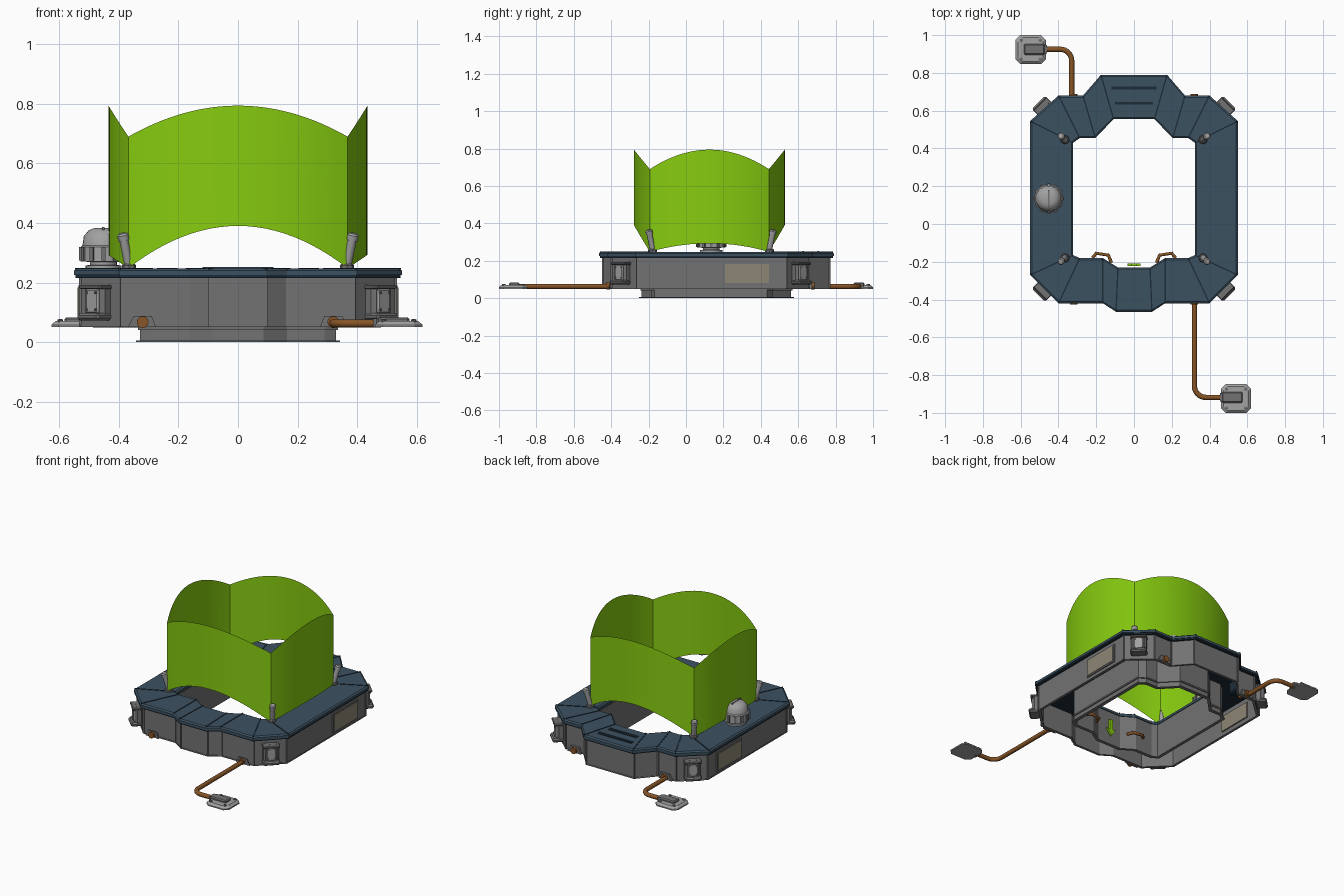
import bpy, bmesh
from math import pi, sin, cos, atan2, sqrt, asin
from mathutils import Matrix, Vector

if "Cube" in bpy.data.objects:
    bpy.data.objects.remove(bpy.data.objects["Cube"])


def material(name, rgb):
    m = bpy.data.materials.new(name)
    m.diffuse_color = (*rgb, 1)
    m.use_nodes = True
    m.node_tree.nodes["Principled BSDF"].inputs["Base Color"].default_value = m.diffuse_color
    return m


BLUE = material("blue", (.045, .083, .12))
DARK = material("dark_blue", (.012, .025, .04))
GREEN = material("green", (.24, .6, .005))
BROWN = material("copper", (.24, .09, .02))
BEIGE = material("beige", (.27, .24, .18))
STEEL = material("steel", (.36, .36, .36))
GREY = material("grey", (.17, .17, .17))


def finish(name, bm, mat=None, bevel=0, smooth=False):
    bmesh.ops.recalc_face_normals(bm, faces=bm.faces)
    me = bpy.data.meshes.new(name)
    bm.to_mesh(me)
    bm.free()
    ob = bpy.data.objects.new(name, me)
    bpy.context.collection.objects.link(ob)
    me.materials.append(mat or GREY)
    if bevel:
        b = ob.modifiers.new("bevel", "BEVEL")
        b.width, b.segments = bevel, 1
    if smooth:
        bpy.context.view_layer.objects.active = ob
        ob.select_set(True)
        bpy.ops.object.shade_smooth_by_angle(angle=.6)
        ob.select_set(False)
    return ob


def loft(name, loops, mat=None, wrap=True, caps=False, **kw):
    """Skin closed loops; wrap joins the last loop to the first."""
    bm = bmesh.new()
    rows = [[bm.verts.new(p) for p in lp] for lp in loops]
    n = len(rows[0])
    for a, b in zip(rows, rows[1:] + (rows[:1] if wrap else [])):
        for i in range(n):
            j = (i + 1) % n
            bm.faces.new((a[i], a[j], b[j], b[i]))
    if caps:
        bm.faces.new(rows[0])
        bm.faces.new(rows[-1])
    return finish(name, bm, mat, **kw)


def box(name, c, size, rot=0, mat=None, bevel=0):
    bm = bmesh.new()
    M = Matrix.Translation(c) @ Matrix.Rotation(rot, 4, 'Z') @ Matrix.Diagonal((*size, 1))
    bmesh.ops.create_cube(bm, size=1, matrix=M)
    return finish(name, bm, mat, bevel)


def bar(name, a, b, w, h, mat):
    a, b = Vector(a), Vector(b)
    d = b - a
    return box(name, (a + b) / 2, (d.length, w, h), atan2(d.y, d.x), mat)


def lathe(name, profile, loc, mat=None, n=24, tilt=None):
    rot = Vector((0, 0, 1)).rotation_difference(Vector(tilt or (0, 0, 1))).to_matrix()
    loops = [[Vector(loc) + rot @ Vector((r * cos(2 * pi * i / n), r * sin(2 * pi * i / n), z))
              for i in range(n)] for r, z in profile]
    return loft(name, loops, mat, wrap=False, caps=True, smooth=True)


def tube(name, pts, r, mat):
    cu = bpy.data.curves.new(name, 'CURVE')
    cu.dimensions, cu.bevel_depth, cu.bevel_resolution, cu.use_fill_caps = '3D', r, 3, True
    sp = cu.splines.new('POLY')
    sp.points.add(len(pts) - 1)
    for p, q in zip(sp.points, pts):
        p.co = (*q, 1)
    cu.materials.append(mat)
    ob = bpy.data.objects.new(name, cu)
    bpy.context.collection.objects.link(ob)
    return ob


# Plan outlines, right half from back to front, then mirrored
outer = [(.175, .79), (.27, .68), (.40, .68), (.55, .545), (.55, -.27), (.40, -.42), (.165, -.42), (.095, -.465)]
inner = [(.108, .555), (.205, .455), (.287, .455), (.322, .43), (.322, -.165), (.287, -.18), (.165, -.18), (.085, -.23)]
outer += [(-x, y) for x, y in reversed(outer)]
inner += [(-x, y) for x, y in reversed(inner)]


def ring(f, z):
    """Outline a fraction f of the way from outer edge to inner edge."""
    return [(a[0] + (b[0] - a[0]) * f, a[1] + (b[1] - a[1]) * f, z) for a, b in zip(outer, inner)]


# Housing: top plate, walls, foot flange
loft("top_plate", [ring(0, .225), ring(0, .24), ring(.04, .247), ring(.96, .247), ring(1, .24), ring(1, .225)], BLUE)
loft("plate_lip", [ring(.02, .216), ring(.02, .225), ring(.98, .225), ring(.98, .216)], DARK)
loft("outer_wall", [ring(.09, .05), ring(.09, .22), ring(.13, .22), ring(.13, .05)])
loft("wall_bottom_lip", [ring(.08, .05), ring(.08, .058), ring(.15, .058), ring(.15, .05)])
loft("inner_wall", [ring(.97, 0), ring(.97, .22), ring(1, .22), ring(1, 0)])
loft("inner_wall_rim", [ring(.94, .04), ring(.94, .05), ring(.98, .05), ring(.98, .04)])
loft("foot_flange", [ring(.91, 0), ring(.91, .005), ring(1, .005), ring(1, 0)])

# Seams on the plate and ribs at the wall corners
for i, (a, b, w) in enumerate(zip(ring(.02, .247), ring(.98, .247), ring(.09, .135))):
    bar(f"plate_seam_{i}", a, b, .007, .005, DARK)
    box(f"wall_rib_{i}", w, (.009, .009, .165))
for i, y in enumerate((.72, .64)):
    w = .12 - .02 * i
    box(f"vent_slot_{i}", (0, y, .247), (2 * w, .014, .006), 0, DARK)
    box(f"vent_ridge_{i}", (0, y - .012, .248), (2 * w, .008, .008), 0, BLUE)

for sx in (-1, 1):
    # Side windows
    box("window_frame", (sx * .53, .325, .132), (.012, .255, .12))
    box("window_panel", (sx * .53, .325, .132), (.018, .235, .102), 0, BEIGE)
    box("window_inside", (sx * .518, .325, .132), (.012, .235, .102), 0, BEIGE)
    for sy, cy, py in ((1, .597, .455), (-1, -.33, -.188)):
        # Corner lamps on the chamfers
        rot, k = atan2(sy, sx), .7071
        def at(d, z, s=0):
            return (sx * (.46 + d * k) - sy * s * k, cy + sy * d * k + sx * s * k, z)
        box("lamp_body", at(.015, .135), (.05, .092, .115), rot, None, .012)
        box("lamp_hood", at(.025, .185), (.06, .1, .014), rot, None, .004)
        box("lamp_foot", at(.03, .085), (.07, .1, .025), rot, None, .008)
        box("lamp_face", at(.04, .137), (.012, .06, .085), rot, STEEL, .008)
        for z in (.108, .166):
            for s in (-.021, .021):
                box("lamp_bolt", at(.047, z, s), (.006, .008, .008), rot)
        # Leaning posts
        lathe("post_base", [(.024, 0), (.024, .012), (.019, .018)], (sx * .366, py + .008 * -sy, .245), GREY, 8)
        lathe("post", [(.015, 0), (.015, .1), (.019, .1), (.019, .118), (.013, .124)],
              (sx * .364, py - .012 * sy, .246), STEEL, 12, (sx * .2, sy * .2, 1))
        # Cable brackets at the foot of the wall
        wy = .66 if sy > 0 else -.398
        loft("wall_bracket", [[(sx * .275, y, .05), (sx * .29, y, .088), (sx * .35, y, .088), (sx * .37, y, .05)]
                              for y in (wy - .008, wy + .014 * sy)], None, wrap=False, caps=True)
        lathe("cable_socket", [(.02, 0), (.02, .02)], (sx * .32, wy + .008 * sy, .067), BROWN, 12, (0, sy, 0))

# Cables and ground pads: front right and back left
for name, sx, sy, x0, y0, yp, px in (("front", 1, -1, .32, -.39, -.918, .54), ("back", -1, 1, -.33, .65, .925, -.547)):
    r = .06
    bend = [(x0 + sx * r * (1 - cos(t * pi / 16)), yp - sy * r * (1 - sin(t * pi / 16)), .063) for t in range(9)]
    tube(f"{name}_cable", [(x0, y0, .063)] + bend + [(px - sx * .06, yp, .063)], .014, BROWN)
    py = sy * .9235

    def octagon(w, h, c, z):
        return [(px + a * (w - p), py + b * (h - q), z) for a, b, p, q in
                ((1, 1, c, 0), (-1, 1, c, 0), (-1, 1, 0, c), (-1, -1, 0, c),
                 (-1, -1, c, 0), (1, -1, c, 0), (1, -1, 0, c), (1, 1, 0, c))]
    loft(f"{name}_pad", [octagon(.08, .0765, .025, .05), octagon(.08, .0765, .025, .058),
                         octagon(.066, .063, .022, .07)], STEEL, wrap=False, caps=True)
    box(f"{name}_pad_block", (px - sx * .02, yp, .07), (.11, .058, .026), 0, GREY, .006)
    box(f"{name}_pad_collar", (px - sx * .078, yp, .065), (.016, .046, .03), 0, GREY)
    for a in (-1, 1):
        for b in (-1, 1):
            lathe(f"{name}_pad_bolt", [(.009, 0), (.009, .008), (.005, .01)],
                  (px + a * .05, py + b * .05, .067), GREY, 8)

# Domed knob with a grip bar
K = (-.452, .135, .245)
lathe("knob", [(.06, 0), (.06, .012), (.045, .014), (.045, .024), (.076, .026), (.076, .075),
               (.07, .08), (.066, .11), (.05, .13), (.03, .138)], K, STEEL, 24)
box("knob_groove", (K[0], K[1], .381), (.008, .09, .01), 0, GREY)
for i in range(12):
    a = i * pi / 6
    box("knob_grip", (K[0] + .077 * cos(a), K[1] + .077 * sin(a), .297), (.01, .014, .045), a, GREY)

# Four curved green screens, arched at top and bottom
CY, HX, HY = .125, .368, .318


def screen(name, rot, half, dist, sag, low, high):
    bm = bmesh.new()
    R = (half * half + sag * sag) / (2 * sag)
    amax, n, rows = asin(half / R), 24, []
    for i in range(n + 1):
        a = amax * (2 * i / n - 1)
        u, v = R * sin(a), dist + sag - R * (1 - cos(a))
        arch = 1 - (u / half) ** 2
        x, y = u * cos(rot) - v * sin(rot), u * sin(rot) + v * cos(rot)
        rows.append([bm.verts.new((x, y + CY, z)) for z in (.248 + low * arch, .69 + high * arch)])
    for p, q in zip(rows, rows[1:]):
        bm.faces.new((p[0], q[0], q[1], p[1]))
    finish(name, bm, GREEN, smooth=True)


for k, nm in enumerate(("back", "left", "front", "right")):
    if k % 2 == 0:
        screen(f"{nm}_screen", k * pi / 2, HX, HY, .085, .142, .104)
    else:
        screen(f"{nm}_screen", k * pi / 2, HY, HX, .067, .045, .104)

# Green arrow pointing down on the inside of the front wall
arrow = [(0, .05), (.035, .095), (.012, .09), (.012, .16), (-.012, .16), (-.012, .09), (-.035, .095)]
loft("down_arrow", [[(x, y, z) for x, z in arrow] for y in (-.222, -.21)], GREEN, wrap=False, caps=True)

# Small copper pipes on the inner walls
for sx in (-1, 1):
    tube("inner_pipe", [(sx * .12, -.205, .1), (sx * .135, -.165, .1), (sx * .2, -.155, .1), (sx * .22, -.18, .1)], .009, BROWN)
# Junction box inside the hollow back corner
box("junction_box", (-.36, .56, .17), (.1, .09, .08), 0, DARK, .008)
tube("junction_cable", [(-.33, .66, .067), (-.33, .6, .08), (-.35, .56, .14)], .012, BROWN)
